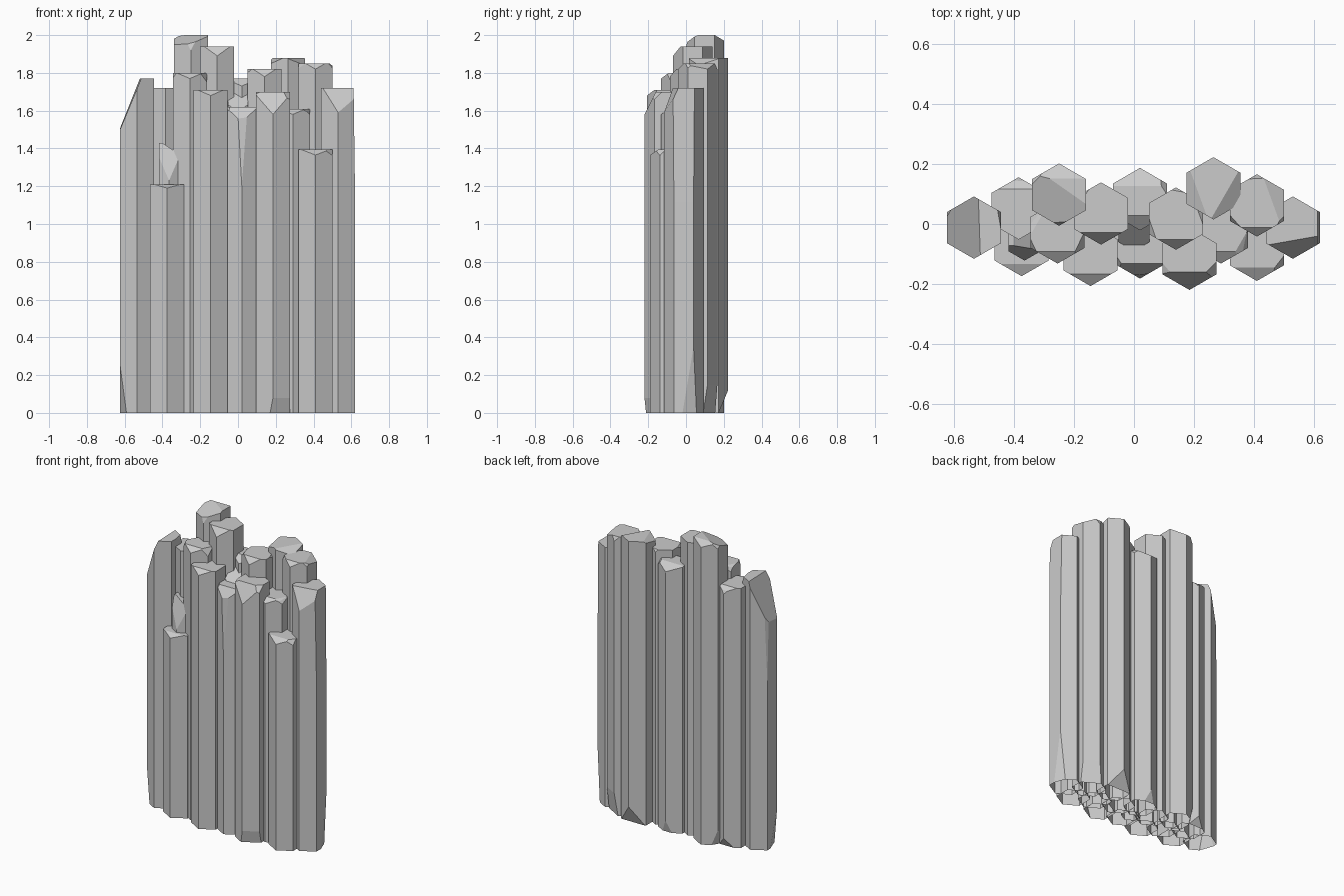
import bpy, bmesh, random
from math import cos, sin, radians
from mathutils import Vector

if "Cube" in bpy.data.objects:
    bpy.data.objects.remove(bpy.data.objects["Cube"])

random.seed(4)
R = 0.104


def cut(bm, point, normal):
    """Slice away everything beyond a plane and cap the wound."""
    geom = bm.verts[:] + bm.edges[:] + bm.faces[:]
    bmesh.ops.bisect_plane(bm, geom=geom, dist=1e-5, plane_co=point,
                           plane_no=normal, clear_outer=True)
    rim = [e for e in bm.edges if e.is_boundary]
    if rim:
        bmesh.ops.holes_fill(bm, edges=rim, sides=0)


def column(name, x, y, h, top=(), bottom=(), r=R, base=0.0, rough=True):
    """Hexagonal stone column; chips are (direction, inset, height)."""
    bm = bmesh.new()
    ring = [(r * cos(radians(30 + 60 * i)), r * sin(radians(30 + 60 * i))) for i in range(6)]
    lo = [bm.verts.new((a, b, base)) for a, b in ring]
    hi = [bm.verts.new((a, b, h)) for a, b in ring]
    bm.faces.new(lo[::-1])
    bm.faces.new(hi)
    for i in range(6):
        j = (i + 1) % 6
        bm.faces.new((lo[i], lo[j], hi[j], hi[i]))

    def rim(a):
        d = Vector((cos(radians(a)), sin(radians(a)), 0))
        return d, max(d.x * p + d.y * q for p, q in ring)

    chips = list(top)
    if rough:
        # small worn corners
        for a in (30, 90, 150, 210, 330):
            if random.random() < 0.4:
                chips.append((a + random.uniform(-12, 12), random.uniform(.01, .025),
                              random.uniform(.01, .05)))
    for a, inset, drop in chips:
        d, e = rim(a)
        cut(bm, d * (e - inset) + Vector((0, 0, h)), (d * drop + Vector((0, 0, inset))).normalized())
    for a, inset, rise in bottom:
        d, e = rim(a)
        cut(bm, d * (e - inset) + Vector((0, 0, base)), (d * rise - Vector((0, 0, inset))).normalized())
    # open underside
    under = [f for f in bm.faces if all(v.co.z < base + 1e-4 for v in f.verts)]
    bmesh.ops.delete(bm, geom=under, context='FACES_ONLY')
    me = bpy.data.meshes.new(name)
    bm.to_mesh(me)
    bm.free()
    ob = bpy.data.objects.new(name, me)
    ob.location = (x, y, 0)
    bpy.context.collection.objects.link(ob)
    return ob


F, B = -90, 90
# back row
column("column_back_left", -.385, .052, 1.72, [(B, .04, .03)], [(B, .03, .06)])
column("column_back_tallest", -.25, .098, 2.0, [(235, .12, .05), (F, .025, .08), (B, .05, .03)],
       [(150, .02, .1)])
column("column_back_centre", .02, .083, 1.77, [(B, .06, .04), (F, .05, .04)], [(B, .02, .08)])
column("column_back_high", .265, .119, 1.88, [(200, .05, .03), (-30, .06, .04)], [(B, .05, .12)])
column("column_back_right", .41, .062, 1.85, [(F, .03, .03), (20, .05, .03)], [(60, .02, .15)])

# middle row
column("column_left_end", -.534, -.012, 1.77, [(182, .11, .27), (10, .01, .03), (150, .012, .65)],
       [(200, .025, .25)], rough=False)
column("column_mid_left", -.255, -.028, 1.80, [(F, .04, .03), (150, .03, .02)])
column("column_mid_tall", -.11, .035, 1.94, [(F, .04, .05)])
column("column_mid_stub", .0, -.03, 1.69, [(F, .09, .09)], r=.06)
column("column_mid_centre", .14, .018, 1.82, [(F, .035, .04)])
column("column_mid_right", .29, -.028, 1.61, [(F, .04, .03), (-30, .03, .02)])
column("column_right_end", .53, -.012, 1.72, [(-80, .06, .13), (0, .008, .6)],
       [(20, .02, .35)], rough=False)

# front row
column("column_front_short_left", -.375, -.07, 1.21, [(F, .04, .02)])
column("broken_shard", -.365, -.06, 1.43, [(0, .09, .06), (F, .05, .2), (30, .02, .1)],
       r=.062, base=1.1, rough=False)
column("column_front_left", -.145, -.103, 1.71, [(F, .04, .03)])
column("column_front_centre", .02, -.078, 1.62, [(F, .05, .08), (-85, .015, .42)])
column("column_front_right", .185, -.116, 1.70, [(F, .06, .12), (-45, .03, .04)], [(-60, .015, .08)])
column("column_front_short_right", .41, -.086, 1.395, [(F, .045, .03), (30, .03, .02)])
